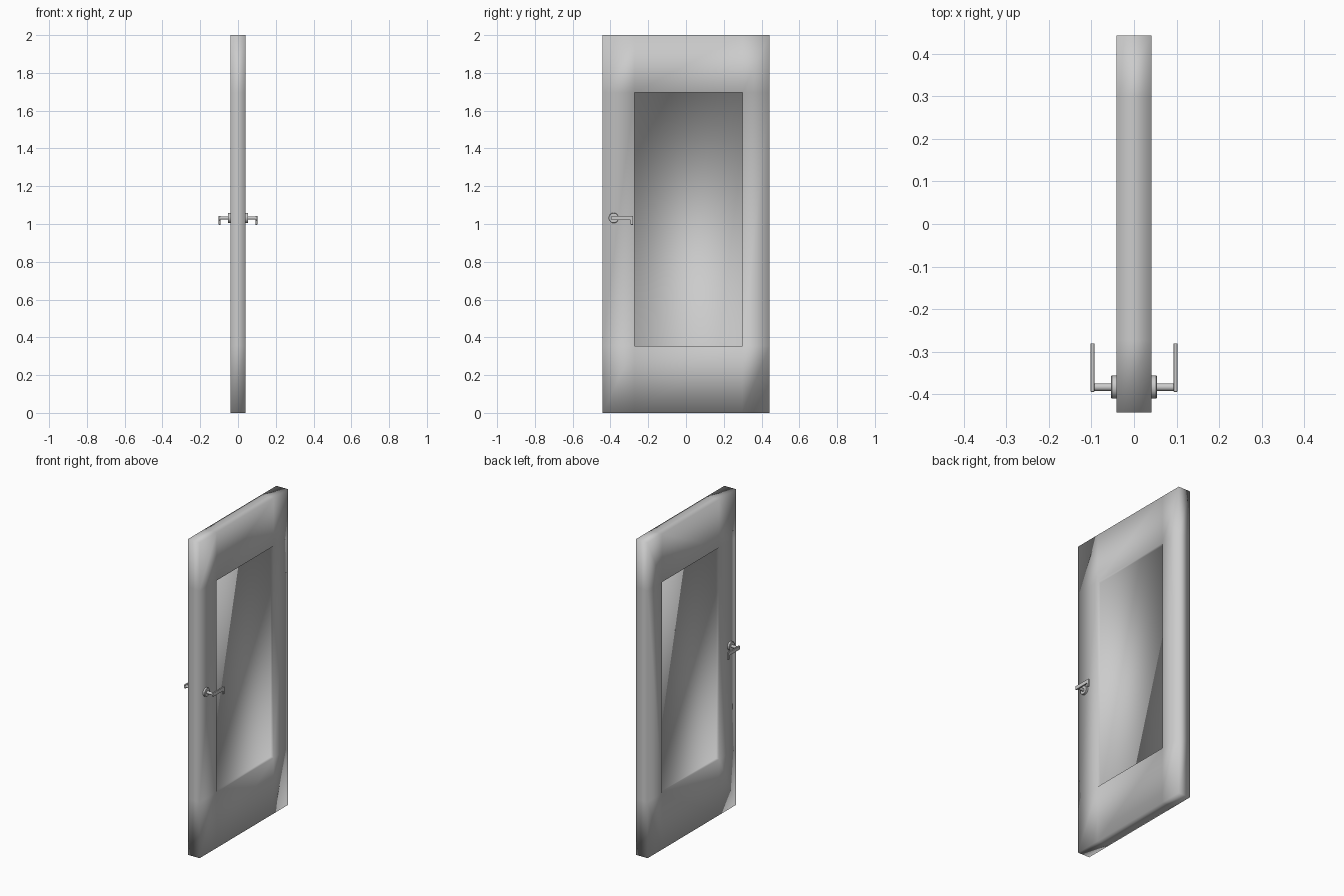
import bpy, bmesh, math

if "Cube" in bpy.data.objects:
    bpy.data.objects.remove(bpy.data.objects["Cube"])

Y, Z = -0.383, 1.032  # handle centre


def finish(name, bm, smooth=False):
    bmesh.ops.recalc_face_normals(bm, faces=bm.faces)
    me = bpy.data.meshes.new(name)
    bm.to_mesh(me)
    bm.free()
    ob = bpy.data.objects.new(name, me)
    bpy.context.collection.objects.link(ob)
    if smooth:
        bpy.ops.object.select_all(action='DESELECT')
        ob.select_set(True)
        bpy.context.view_layer.objects.active = ob
        bpy.ops.object.shade_smooth_by_angle(angle=math.radians(35))
    return ob


def lathe(name, profile, side, n=32):
    # profile of (x, radius) spun around the handle axis
    bm = bmesh.new()
    rings = [[bm.verts.new((side * x, Y + r * math.cos(2 * math.pi * i / n),
                            Z + r * math.sin(2 * math.pi * i / n)))
              for i in range(n)] for x, r in profile]
    for a, b in zip(rings, rings[1:]):
        for i in range(n):
            bm.faces.new((a[i], a[(i + 1) % n], b[(i + 1) % n], b[i]))
    bm.faces.new(rings[0])
    bm.faces.new(rings[-1])
    return finish(name, bm, True)


def prism(name, outline, x0, x1, bevel):
    # (y, z) outline extruded along x
    bm = bmesh.new()
    f = bm.faces.new([bm.verts.new((x0, y, z)) for y, z in outline])
    ext = bmesh.ops.extrude_face_region(bm, geom=[f])
    for v in ext['geom']:
        if isinstance(v, bmesh.types.BMVert):
            v.co.x = x1
    ob = finish(name, bm, True)
    mod = ob.modifiers.new("soft_edges", 'BEVEL')
    mod.width, mod.segments = bevel, 2
    return ob


# Door slab: a 3x3 grid on both faces, its middle cell recessed, soft shading
X, D = 0.041, 0.02
ys = (-0.443, -0.272, 0.298, 0.443)
zs = (0, 0.355, 1.695, 2.0)
bm = bmesh.new()
grids = {s: [[bm.verts.new((s * X, y, z)) for z in zs] for y in ys] for s in (1, -1)}
for s, g in grids.items():
    for i in range(3):
        for j in range(3):
            ring = [g[i][j], g[i + 1][j], g[i + 1][j + 1], g[i][j + 1]]
            if (i, j) != (1, 1):
                bm.faces.new(ring)
                continue
            floor = [bm.verts.new((s * (X - D), v.co.y, v.co.z)) for v in ring]
            bm.faces.new(floor)
            for k in range(4):
                m = (k + 1) % 4
                bm.faces.new((ring[k], ring[m], floor[m], floor[k]))
# Rim of the slab
rim = [(i, 0) for i in range(3)] + [(3, j) for j in range(3)]
rim += [(i, 3) for i in (3, 2, 1)] + [(0, j) for j in (3, 2, 1)]
for (a, b), (c, d) in zip(rim, rim[1:] + rim[:1]):
    bm.faces.new((grids[1][a][b], grids[1][c][d], grids[-1][c][d], grids[-1][a][b]))
for f in bm.faces:
    f.smooth = True
for e in bm.edges:
    outside = all(abs(v.co.y) > 0.44 or v.co.z in (0, 2) for v in e.verts)
    e.smooth = not (outside and e.calc_face_angle(0) > 1)
finish("door_slab", bm)

# Handle on each face: rosette, spindle and lever with a downturned tip
lever = [(-0.394, 1.020), (-0.293, 1.020), (-0.293, 0.996), (-0.280, 0.996),
         (-0.280, 1.043), (-0.394, 1.043)]
for s, tag in ((1, "right"), (-1, "left")):
    lathe("rosette_" + tag, [(0.038, 0.027), (0.052, 0.027), (0.054, 0.025)], s)
    lathe("spindle_" + tag, [(0.050, 0.009), (0.096, 0.009)], s, 24)
    prism("lever_" + tag, lever, s * 0.093, s * 0.102, 0.001)
